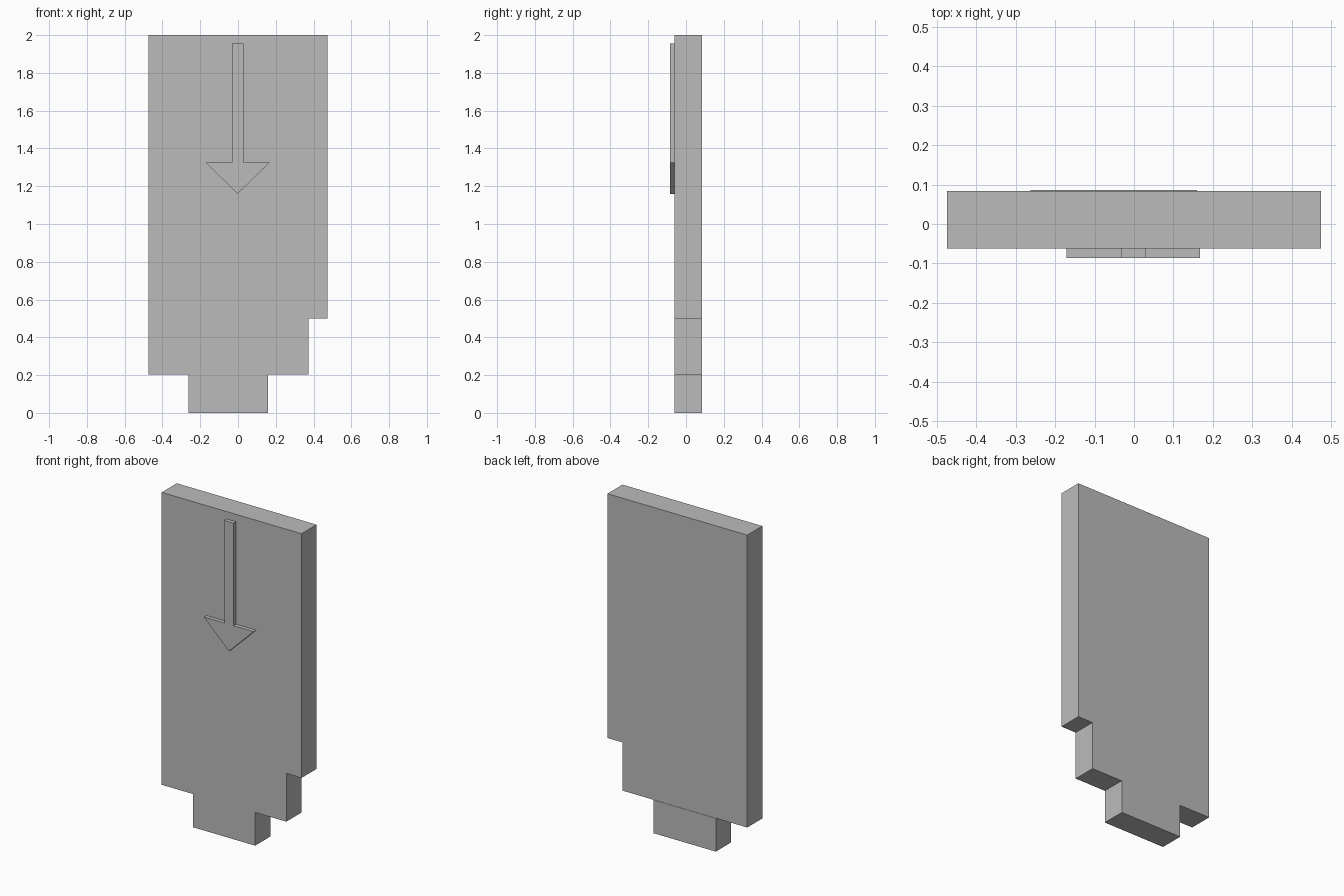
import bpy
import bmesh

cube = bpy.data.objects.get("Cube")
if cube:
    bpy.data.objects.remove(cube, do_unlink=True)

grey = bpy.data.materials.new("plain grey")
grey.use_nodes = True
colour = (0.5, 0.5, 0.5, 1)
grey.diffuse_color = colour
grey.node_tree.nodes["Principled BSDF"].inputs["Base Color"].default_value = colour


def extrude_profile(name, outline, front, back):
    """Extrude an x-z outline from the front plane to the back plane."""
    bm = bmesh.new()
    face = bm.faces.new([bm.verts.new((x, front, z)) for x, z in outline])
    result = bmesh.ops.extrude_face_region(bm, geom=[face])
    moved = [v for v in result["geom"] if isinstance(v, bmesh.types.BMVert)]
    bmesh.ops.translate(bm, verts=moved, vec=(0, back - front, 0))
    bmesh.ops.recalc_face_normals(bm, faces=bm.faces)
    mesh = bpy.data.meshes.new(name)
    bm.to_mesh(mesh)
    bm.free()
    mesh.materials.append(grey)
    obj = bpy.data.objects.new(name, mesh)
    bpy.context.collection.objects.link(obj)
    return obj


FRONT, BACK = -0.062, 0.084
LEDGE = 0.204

# Main slab with the notched lower corner
extrude_profile("slab", [
    (-0.475, LEDGE), (0.372, LEDGE), (0.372, 0.5),
    (0.475, 0.5), (0.475, 2), (-0.475, 2),
], FRONT, BACK)

# Bottom tab, very slightly proud of the back
extrude_profile("bottom_tab", [
    (-0.263, 0), (0.16, 0), (0.16, LEDGE), (-0.263, LEDGE),
], FRONT, BACK + 0.002)

# Raised downward arrow on the front
CENTRE, SHAFT, HEAD = -0.002, 0.031, 0.169
extrude_profile("raised_arrow", [
    (CENTRE - SHAFT, 1.955), (CENTRE - SHAFT, 1.325), (CENTRE - HEAD, 1.325),
    (CENTRE, 1.16),
    (CENTRE + HEAD, 1.325), (CENTRE + SHAFT, 1.325), (CENTRE + SHAFT, 1.955),
], -0.086, FRONT)
